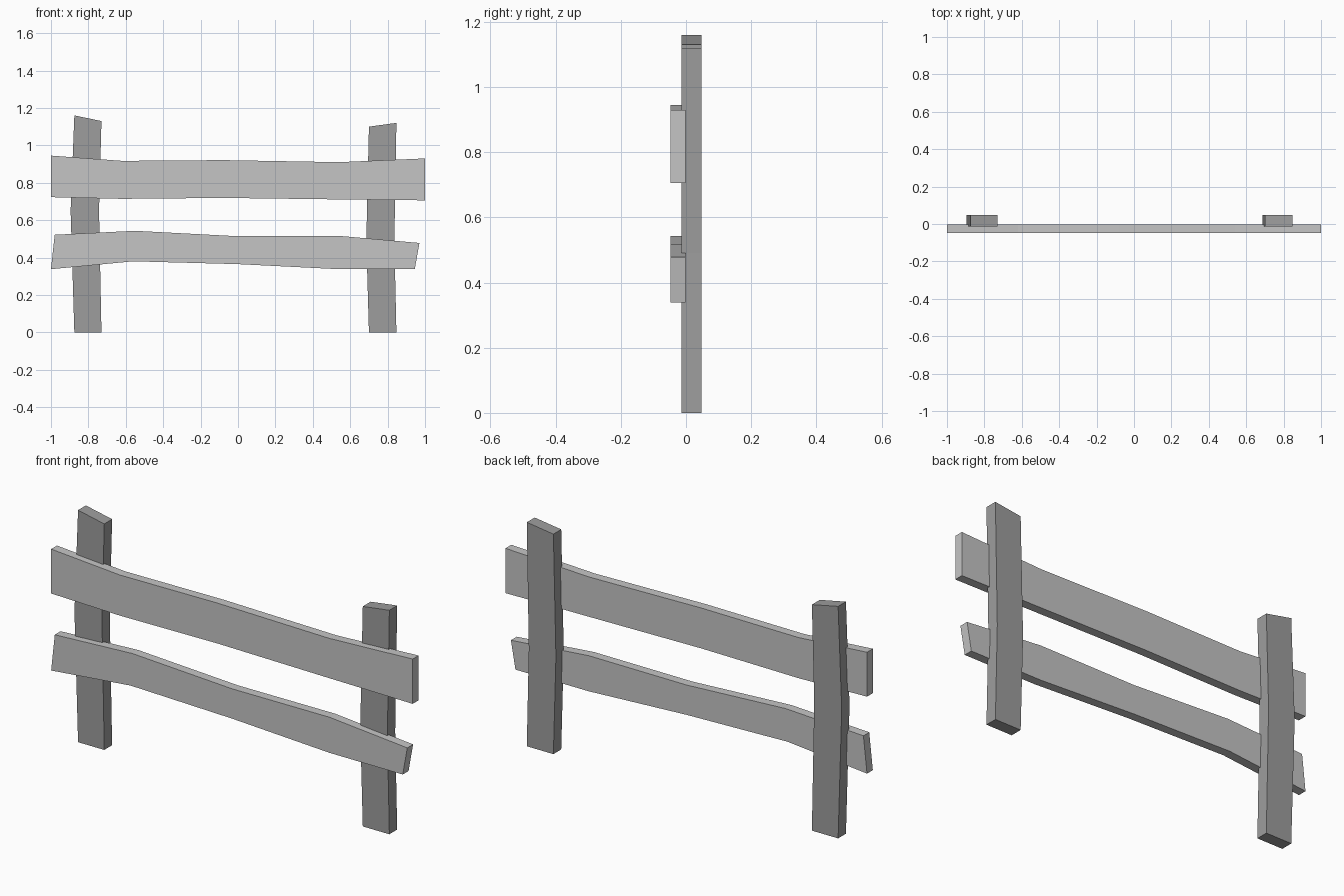
import bpy
import bmesh

cube = bpy.data.objects.get("Cube")
if cube:
    bpy.data.objects.remove(cube, do_unlink=True)


def make_material(name, value):
    mat = bpy.data.materials.new(name)
    mat.use_nodes = True
    colour = (value, value, value, 1)
    mat.diffuse_color = colour
    mat.node_tree.nodes["Principled BSDF"].inputs["Base Color"].default_value = colour
    return mat


def make_board(name, side_a, side_b, front, back, mat):
    """Board swept along two matching (x, z) edges, with flat front and back."""
    bm = bmesh.new()
    rings = []
    for (ax, az), (bx, bz) in zip(side_a, side_b):
        corners = [(ax, front, az), (bx, front, bz), (bx, back, bz), (ax, back, az)]
        rings.append([bm.verts.new(c) for c in corners])
    for r, s in zip(rings, rings[1:]):
        for i in range(4):
            j = (i + 1) % 4
            bm.faces.new((r[i], r[j], s[j], s[i]))
    bm.faces.new(rings[0])
    bm.faces.new(rings[-1])
    bmesh.ops.recalc_face_normals(bm, faces=bm.faces)
    mesh = bpy.data.meshes.new(name)
    bm.to_mesh(mesh)
    bm.free()
    mesh.materials.append(mat)
    obj = bpy.data.objects.new(name, mesh)
    bpy.context.collection.objects.link(obj)
    return obj


rail_grey = make_material("light grey", 0.56)
post_grey = make_material("dark grey", 0.34)

# Rails, top edge then bottom edge
RAIL = (-0.048, -0.002)
make_board("upper_rail",
           [(-1, .945), (-.62, .917), (-.08, .921), (.54, .91), (1, .93)],
           [(-1, .723), (-.62, .714), (-.08, .719), (.54, .711), (1, .706)],
           *RAIL, rail_grey)
make_board("lower_rail",
           [(-.98, .522), (-.55, .543), (0, .514), (.54, .516), (.97, .478)],
           [(-1, .338), (-.56, .38), (0, .365), (.54, .338), (.945, .338)],
           *RAIL, rail_grey)

# Posts, bent slightly partway up, with slanted tops
POST = (-0.014, 0.048)
make_board("right_post",
           [(-.875, 0), (-.895, .65), (-.875, 1.16)],
           [(-.73, 0), (-.743, .65), (-.73, 1.13)],
           *POST, post_grey)
make_board("left_post",
           [(.7, 0), (.686, .49), (.7, 1.1)],
           [(.847, 0), (.836, .49), (.847, 1.12)],
           *POST, post_grey)
